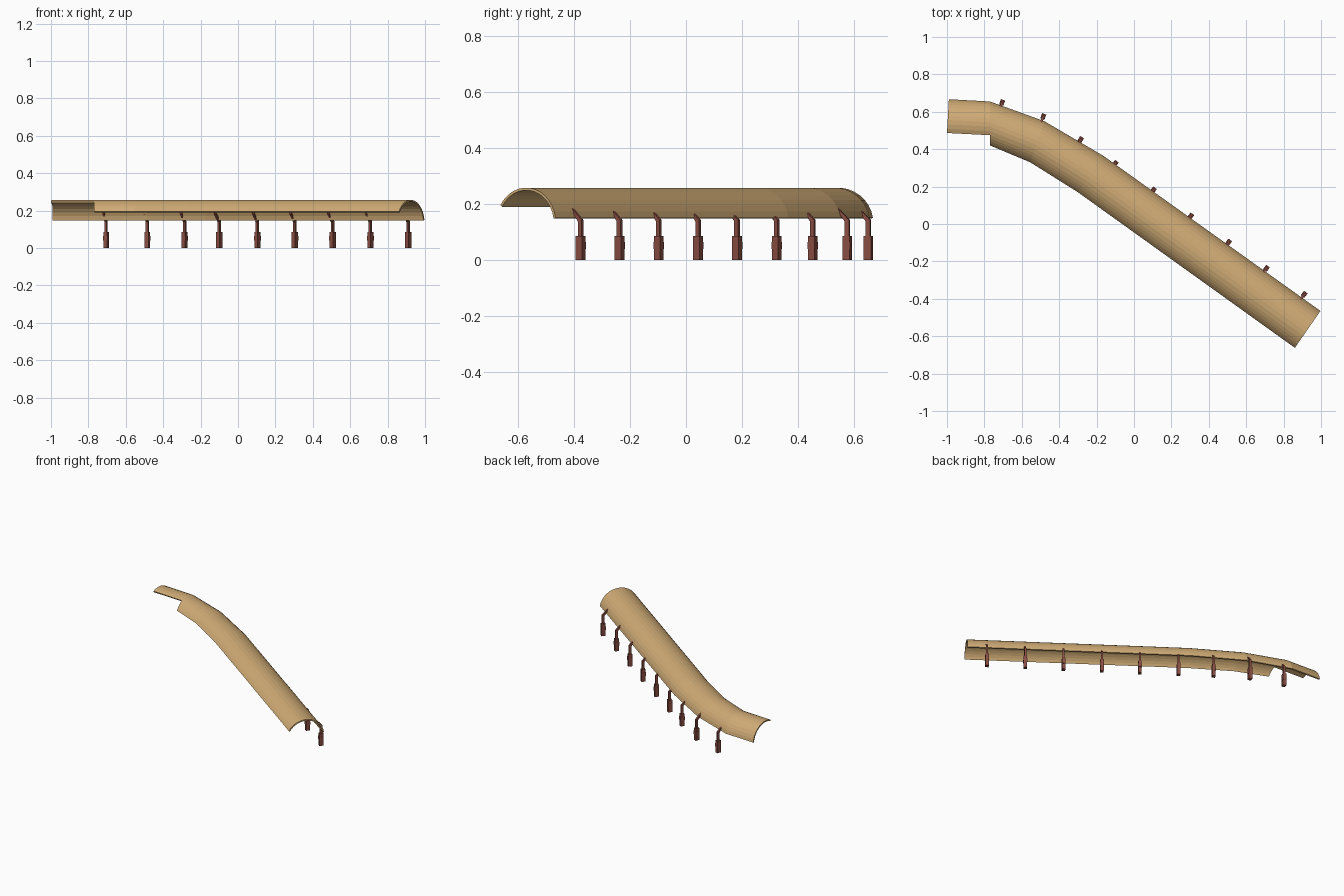
import bpy, bmesh
from math import radians, cos, sin, asin, acos, pi, atan2
from mathutils import Matrix

if "Cube" in bpy.data.objects:
    bpy.data.objects.remove(bpy.data.objects["Cube"])


def material(name, rgb):
    m = bpy.data.materials.new(name)
    m.diffuse_color = (*rgb, 1)
    m.use_nodes = True
    m.node_tree.nodes["Principled BSDF"].inputs["Base Color"].default_value = m.diffuse_color
    return m


tan = material("tan_shell", (0.63, 0.41, 0.18))
rust = material("rust_metal", (0.25, 0.075, 0.055))


def new_object(name, mesh, mat=None):
    ob = bpy.data.objects.new(name, mesh)
    bpy.context.collection.objects.link(ob)
    if mat:
        mesh.materials.append(mat)
    return ob


# Arched canopy: back and front eaves in plan, one pair per path section
R, ZC = 0.127, 0.131
stations = [((-0.99, 0.667), (-1.003, 0.432)),
            ((-0.77, 0.655), (-0.77, 0.42)),
            ((-0.48, 0.55), (-0.555, 0.33)),
            ((-0.165, 0.365), (-0.30, 0.17)),
            ((0.997, -0.465), (0.86, -0.662))]
a0 = asin((0.15 - ZC) / R)
a_cut = pi - acos(0.055 / R)
a1 = pi - asin((0.195 - ZC) / R)
N1, N2 = 10, 4
angles = [a0 + (a_cut - a0) * i / N1 for i in range(N1)]
angles += [a_cut + (a1 - a_cut) * i / N2 for i in range(N2 + 1)]
span = cos(a0) - cos(a1)

bm = bmesh.new()
rows = []
for i, (b, f) in enumerate(stations):
    row = []
    # the first bay is cut back along the front
    for a in (angles[:N1 + 1] if i == 0 else angles):
        u = (cos(a0) - cos(a)) / span
        row.append(bm.verts.new((b[0] + (f[0] - b[0]) * u,
                                 b[1] + (f[1] - b[1]) * u, ZC + R * sin(a))))
    rows.append(row)
for p, q in zip(rows, rows[1:]):
    for j in range(min(len(p), len(q)) - 1):
        bm.faces.new((p[j], p[j + 1], q[j + 1], q[j]))
me = bpy.data.meshes.new("canopy_shell")
bm.to_mesh(me)
bm.free()
shell = new_object("canopy_shell", me, tan)
mod = shell.modifiers.new("thickness", 'SOLIDIFY')
mod.thickness = 0.009
mod.offset = -1


# Bracket foot: banded block with a cranked arm reaching under the back eave
def box(bm, sx, sy, z0, z1):
    m = Matrix.Translation((0, 0, (z0 + z1) / 2)) @ Matrix.Diagonal((sx, sy, z1 - z0, 1))
    bmesh.ops.create_cube(bm, size=1, matrix=m)


bm = bmesh.new()
box(bm, 0.022, 0.027, 0, 0.04)
box(bm, 0.024, 0.029, 0.04, 0.064)
box(bm, 0.022, 0.027, 0.064, 0.085)
arm = [(-0.008, 0.085), (0.008, 0.085), (0.008, 0.143),
       (-0.038, 0.189), (-0.042, 0.182), (-0.008, 0.138)]
face = bm.faces.new([bm.verts.new((-0.006, y, z)) for y, z in arm])
ext = bmesh.ops.extrude_face_region(bm, geom=[face])
bmesh.ops.translate(bm, vec=(0.012, 0, 0),
                    verts=[v for v in ext["geom"] if isinstance(v, bmesh.types.BMVert)])
bmesh.ops.recalc_face_normals(bm, faces=bm.faces[:])
foot = bpy.data.meshes.new("bracket_foot")
bm.to_mesh(foot)
bm.free()
foot.materials.append(rust)

# Row of feet along the back eave, each turned to follow its bay
spots = [(-0.705, 0.65), (-0.485, 0.575), (-0.285, 0.452), (-0.10, 0.324),
         (0.104, 0.182), (0.304, 0.043), (0.506, -0.097), (0.708, -0.237),
         (0.91, -0.376)]
backs = [s[0] for s in stations]
for k, (x, y) in enumerate(spots):
    for p, q in zip(backs, backs[1:]):
        if p[0] <= x <= q[0]:
            turn = atan2(q[1] - p[1], q[0] - p[0])
    ob = new_object(f"bracket_foot_{k + 1}", foot)
    ob.location = (x, y, 0)
    ob.rotation_euler.z = turn
